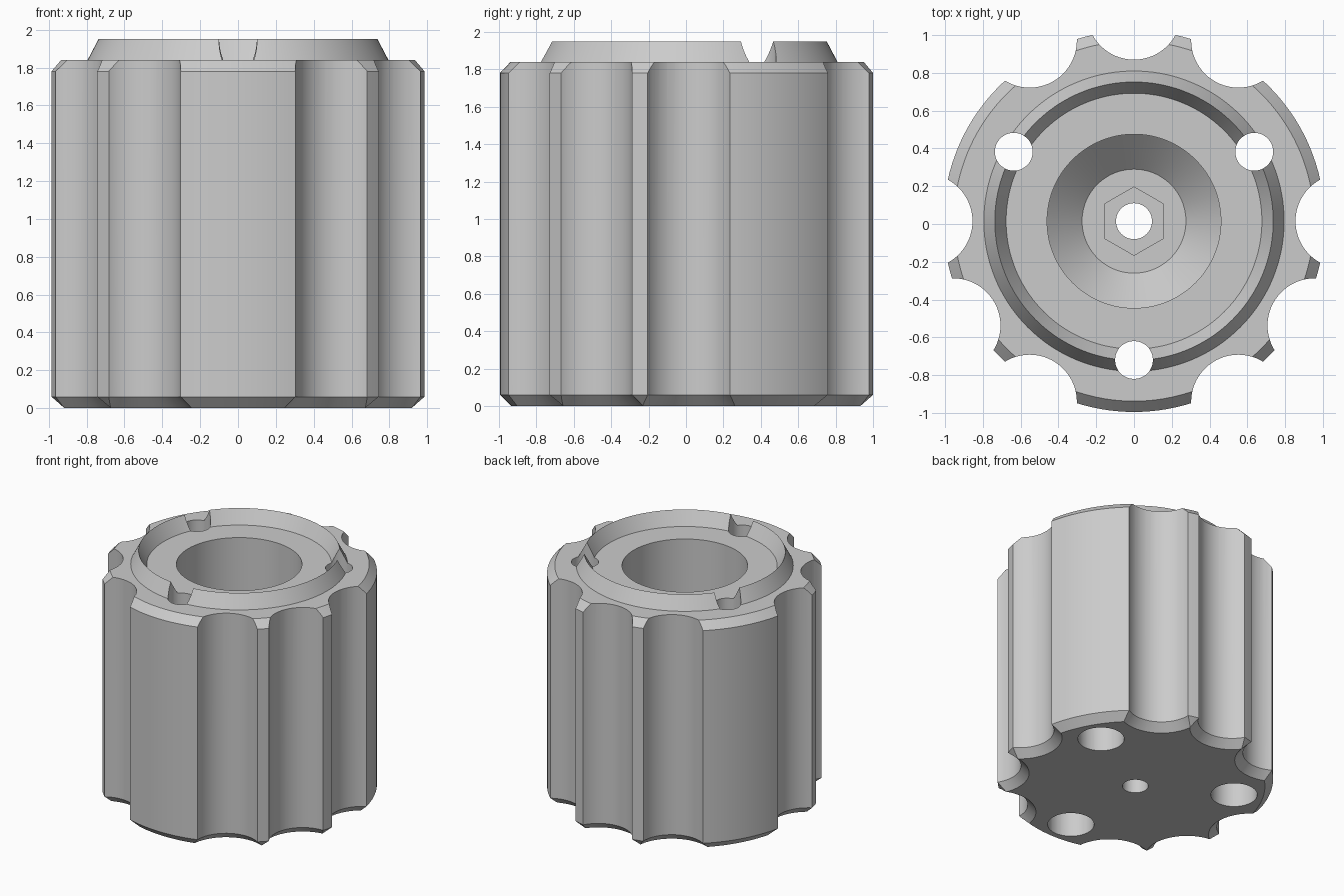
import bpy, bmesh, math

if "Cube" in bpy.data.objects:
    bpy.data.objects.remove(bpy.data.objects["Cube"])

CY = 0.015          # axis offset so the whole part is centred on y = 0
TOP = 1.84          # top face of the grip

grey = bpy.data.materials.new("light_grey")
grey.diffuse_color = (0.6, 0.6, 0.6, 1)
grey.use_nodes = True
grey.node_tree.nodes["Principled BSDF"].inputs["Base Color"].default_value = grey.diffuse_color


def lathe(name, profile, segs, x=0.0, y=0.0, turn=0.0):
    """Revolve a closed (radius, z) loop; radius 0 becomes a pole."""
    bm = bmesh.new()
    rings = []
    for r, z in profile:
        if r == 0:
            rings.append([bm.verts.new((x, y, z))] * segs)
        else:
            rings.append([bm.verts.new((x + r * math.cos(turn + math.tau * i / segs),
                                        y + r * math.sin(turn + math.tau * i / segs), z))
                          for i in range(segs)])
    for k, a in enumerate(rings):
        b = rings[(k + 1) % len(rings)]
        if a[0] is a[1] and b[0] is b[1]:
            continue
        for i in range(segs):
            j = (i + 1) % segs
            bm.faces.new(list(dict.fromkeys((a[i], a[j], b[j], b[i]))))
    bmesh.ops.recalc_face_normals(bm, faces=bm.faces)
    me = bpy.data.meshes.new(name)
    bm.to_mesh(me)
    bm.free()
    me.materials.append(grey)
    ob = bpy.data.objects.new(name, me)
    bpy.context.collection.objects.link(ob)
    return ob


def polar(radius, degrees):
    a = math.radians(degrees)
    return radius * math.cos(a), CY + radius * math.sin(a)


# knob body: chamfered grip, sharp raised rim, deep cup and centre bore
knob = lathe("knob_body", [
    (0.095, 0), (0.95, 0), (1.01, 0.06), (1.01, 1.78), (0.953, TOP),
    (0.795, TOP), (0.737, 1.95), (0.677, TOP), (0.46, TOP),
    (0.46, 0.6), (0.275, 0.42), (0.095, 0.42)], 144, 0, CY)

cutters = []

# finger flutes on a 30 degree pitch, leaving three wide lobes
for k in range(12):
    if k % 4 == 1:
        continue
    x, y = polar(1.105, 30 * k)
    cutters.append(lathe("flute_cutter", [
        (0, -0.02), (0.33, -0.02), (0.25, 0.06), (0.25, 2.1), (0, 2.1)], 64, x, y))

# stepped screw holes through the wide lobes, wider at the underside
for deg in (30, 150, 270):
    x, y = polar(0.735, deg)
    cutters.append(lathe("screw_hole_cutter", [
        (0, -0.1), (0.17, -0.1), (0.17, 1.2), (0.1, 1.2), (0.1, 2.1), (0, 2.1)], 48, x, y))

# hexagonal nut pocket in the cup floor
cutters.append(lathe("nut_pocket_cutter", [
    (0, 0.24), (0.181, 0.24), (0.181, 0.5), (0, 0.5)], 6, 0, CY, math.pi / 6))

for c in cutters:
    c.hide_render = True
    mod = knob.modifiers.new(c.name, 'BOOLEAN')
    mod.operation = 'DIFFERENCE'
    mod.solver = 'EXACT'
    mod.object = c

# bake the cuts and drop the cutters
deps = bpy.context.evaluated_depsgraph_get()
baked = bpy.data.meshes.new_from_object(knob.evaluated_get(deps))
knob.modifiers.clear()
knob.data = baked
for c in cutters:
    bpy.data.objects.remove(c, do_unlink=True)

# smooth the curved walls, keep machined edges sharp
bpy.context.view_layer.objects.active = knob
knob.select_set(True)
bpy.ops.object.shade_smooth_by_angle(angle=math.radians(25))
